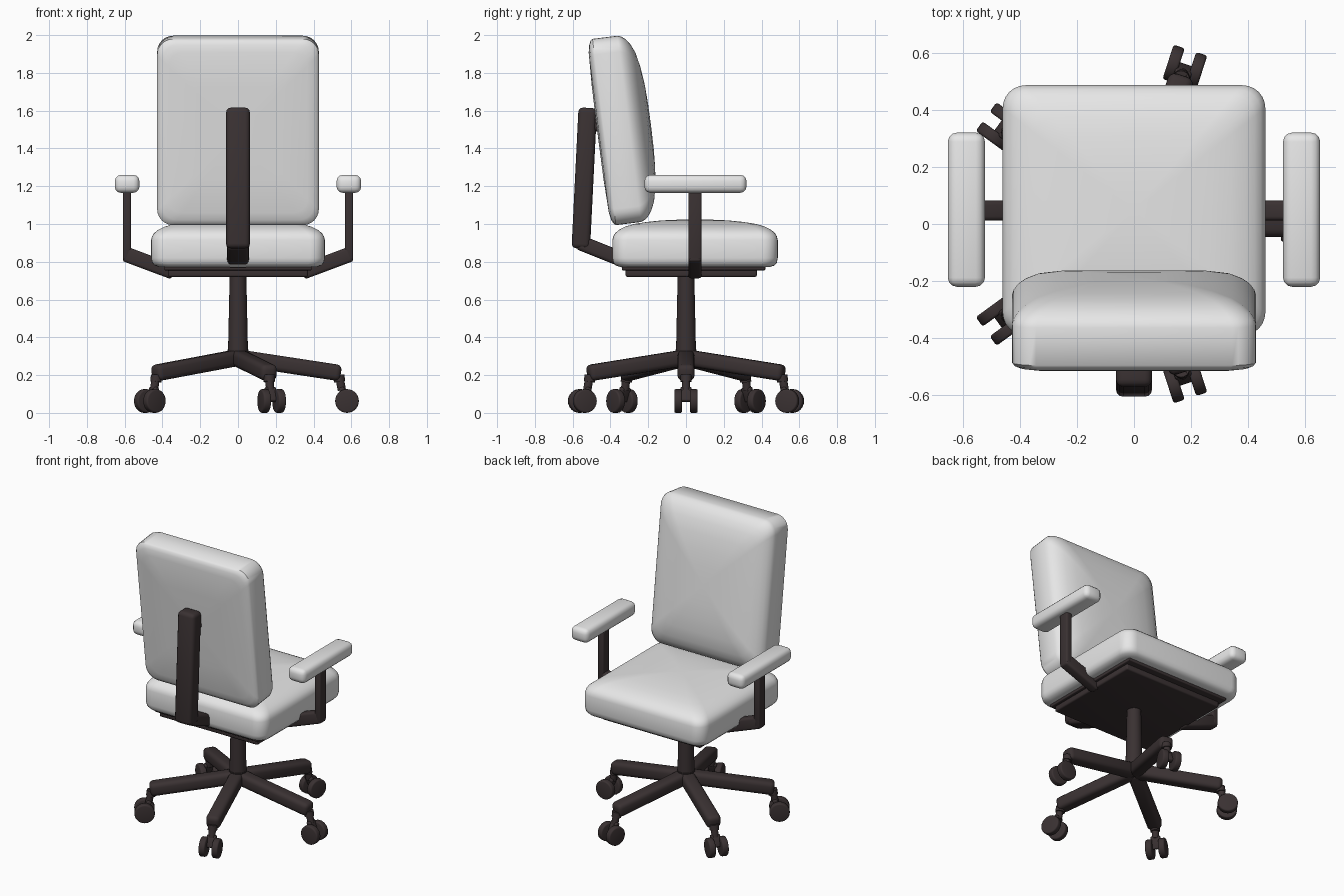
import bpy, bmesh, math
from mathutils import Vector, Matrix

if "Cube" in bpy.data.objects:
    bpy.data.objects.remove(bpy.data.objects["Cube"])


def material(name, rgb):
    m = bpy.data.materials.new(name)
    m.diffuse_color = (*rgb, 1)
    m.use_nodes = True
    m.node_tree.nodes["Principled BSDF"].inputs["Base Color"].default_value = m.diffuse_color
    return m


FABRIC = material("light grey fabric", (0.8, 0.8, 0.8))
FRAME = material("dark brown plastic", (0.042, 0.031, 0.032))


def finish(name, bm, mat, matrix=None, bevel=0.0, angle=35, segments=3):
    bmesh.ops.recalc_face_normals(bm, faces=bm.faces)
    me = bpy.data.meshes.new(name)
    bm.to_mesh(me)
    bm.free()
    me.materials.append(mat)
    ob = bpy.data.objects.new(name, me)
    bpy.context.collection.objects.link(ob)
    if matrix:
        ob.matrix_world = matrix
    bpy.ops.object.select_all(action='DESELECT')
    ob.select_set(True)
    bpy.context.view_layer.objects.active = ob
    if bevel:
        mod = ob.modifiers.new("bevel", 'BEVEL')
        mod.width, mod.segments = bevel, segments
        mod.limit_method, mod.angle_limit = 'ANGLE', math.radians(40)
        bpy.ops.object.modifier_apply(modifier=mod.name)
    bpy.ops.object.shade_smooth_by_angle(angle=math.radians(angle))
    return ob


def box(name, lo, hi, mat, bevel):
    lo, hi = Vector(lo), Vector(hi)
    bm = bmesh.new()
    bmesh.ops.create_cube(bm, size=1)
    bmesh.ops.scale(bm, vec=hi - lo, verts=bm.verts)
    return finish(name, bm, mat, Matrix.Translation((lo + hi) / 2), bevel)


def beam(name, p, q, w, h, bevel, spin=0.0):
    """Bevelled bar from p to q, turned about z by spin."""
    p, q = Vector(p), Vector(q)
    bm = bmesh.new()
    bmesh.ops.create_cube(bm, size=1)
    bmesh.ops.scale(bm, vec=(w, (q - p).length, h), verts=bm.verts)
    m = Matrix.Translation((p + q) / 2) @ (q - p).to_track_quat('Y', 'Z').to_matrix().to_4x4()
    return finish(name, bm, FRAME, Matrix.Rotation(spin, 4, 'Z') @ m, bevel)


def rod(name, p, q, r1, r2, spin=0.0, bevel=0.0, sides=24):
    p, q = Vector(p), Vector(q)
    bm = bmesh.new()
    bmesh.ops.create_cone(bm, cap_ends=True, segments=sides, radius1=r1, radius2=r2, depth=(q - p).length)
    m = Matrix.Translation((p + q) / 2) @ (q - p).to_track_quat('Z', 'Y').to_matrix().to_4x4()
    return finish(name, bm, FRAME, Matrix.Rotation(spin, 4, 'Z') @ m, bevel)


def cushion(name, a, b, r, profile, matrix):
    """Rounded-rectangle rings (shrink, height) stacked into a padded cushion."""
    bm = bmesh.new()
    rings = []
    for t, z in profile:
        s, ring = 1 - t, []
        for k, (sx, sy) in enumerate([(1, 1), (-1, 1), (-1, -1), (1, -1)]):
            for i in range(7):
                an = math.pi / 2 * (k + i / 6)
                ring.append(bm.verts.new((s * (sx * (a - r) + r * math.cos(an)),
                                          s * (sy * (b - r) + r * math.sin(an)), z)))
        rings.append(ring)
    n = len(rings[0])
    for lo, hi in zip(rings, rings[1:]):
        for i in range(n):
            bm.faces.new((lo[i], lo[(i + 1) % n], hi[(i + 1) % n], hi[i]))
    bm.faces.new(rings[0])
    bm.faces.new(rings[-1])
    return finish(name, bm, FABRIC, matrix, angle=40)


# Seat cushion
cushion("seat", 0.46, 0.438, 0.08,
        [(0.9, 0.772), (0.1, 0.772), (0.04, 0.78), (0.012, 0.795), (0, 0.82), (0, 0.915),
         (0.012, 0.935), (0.035, 0.952), (0.08, 0.969), (0.15, 0.985), (0.26, 1.0),
         (0.42, 1.011), (0.6, 1.019), (0.8, 1.023), (0.95, 1.024)],
        Matrix.Translation((0, 0.048, 0)))

# Backrest cushion, leaning back; local z points to the sitter
tilt = Matrix(((-1, 0, 0), (0, -0.125, 0.992), (0, 0.992, 0.125))).to_4x4()
cushion("backrest", 0.428, 0.497, 0.085,
        [(0.95, -0.036), (0.5, -0.035), (0.14, -0.029), (0.06, -0.021), (0.02, -0.012), (0, 0),
         (0, 0.133), (0.015, 0.153), (0.05, 0.175), (0.11, 0.196), (0.2, 0.216),
         (0.36, 0.233), (0.55, 0.244), (0.75, 0.249), (0.95, 0.25)],
        Matrix.Translation((0, -0.433, 1.487)) @ tilt)

# Plates under the seat
box("seat_plate", (-0.39, -0.34, 0.755), (0.39, 0.42, 0.778), FRAME, 0.005)
box("seat_mount", (-0.37, -0.32, 0.72), (0.37, 0.375, 0.765), FRAME, 0.01)

# Spine holding the backrest
beam("back_spine", (0, -0.557, 0.87), (0, -0.52, 1.615), 0.126, 0.098, 0.025)
beam("spine_foot", (0, -0.57, 0.905), (0, -0.27, 0.785), 0.115, 0.08, 0.02)
box("spine_connector", (-0.055, -0.53, 1.49), (0.055, -0.43, 1.58), FRAME, 0.02)

# Armrests, one per side
for side, s in (("left", -1), ("right", 1)):
    box(side + "_arm_pad", (s * 0.587 - 0.065, -0.22, 1.165), (s * 0.587 + 0.065, 0.32, 1.26), FABRIC, 0.032)
    box(side + "_arm_post", (s * 0.588 - 0.022, 0.012, 0.81), (s * 0.588 + 0.022, 0.082, 1.18), FRAME, 0.01)
    beam(side + "_arm_bracket", (s * 0.34, 0.047, 0.745), (s * 0.6, 0.047, 0.842), 0.07, 0.08, 0.015)

# Gas column and hub
rod("column", (0, 0, 0.27), (0, 0, 0.73), 0.054, 0.044)
rod("hub", (0, 0, 0.255), (0, 0, 0.335), 0.05, 0.056)

# Five legs with twin-wheel casters
for i in range(5):
    a, n = math.radians(72 * i), str(i + 1)
    beam("leg_" + n, (0, 0, 0.293), (0.545, 0, 0.21), 0.09, 0.086, 0.026, a)
    rod("caster_stem_" + n, (0.535, 0, 0.2), (0.55, 0, 0.12), 0.022, 0.022, a, sides=16)
    rod("caster_collar_" + n, (0.533, 0, 0.2), (0.538, 0, 0.165), 0.03, 0.03, a, sides=16)
    beam("caster_fork_" + n, (0.545, 0, 0.135), (0.577, 0, 0.06), 0.06, 0.03, 0.008, a)
    for s in (-1, 1):
        rod("caster_wheel_%s_%s" % (n, "a" if s < 0 else "b"),
            (0.577, s * 0.021, 0.063), (0.577, s * 0.062, 0.063), 0.063, 0.063, a, 0.009)
